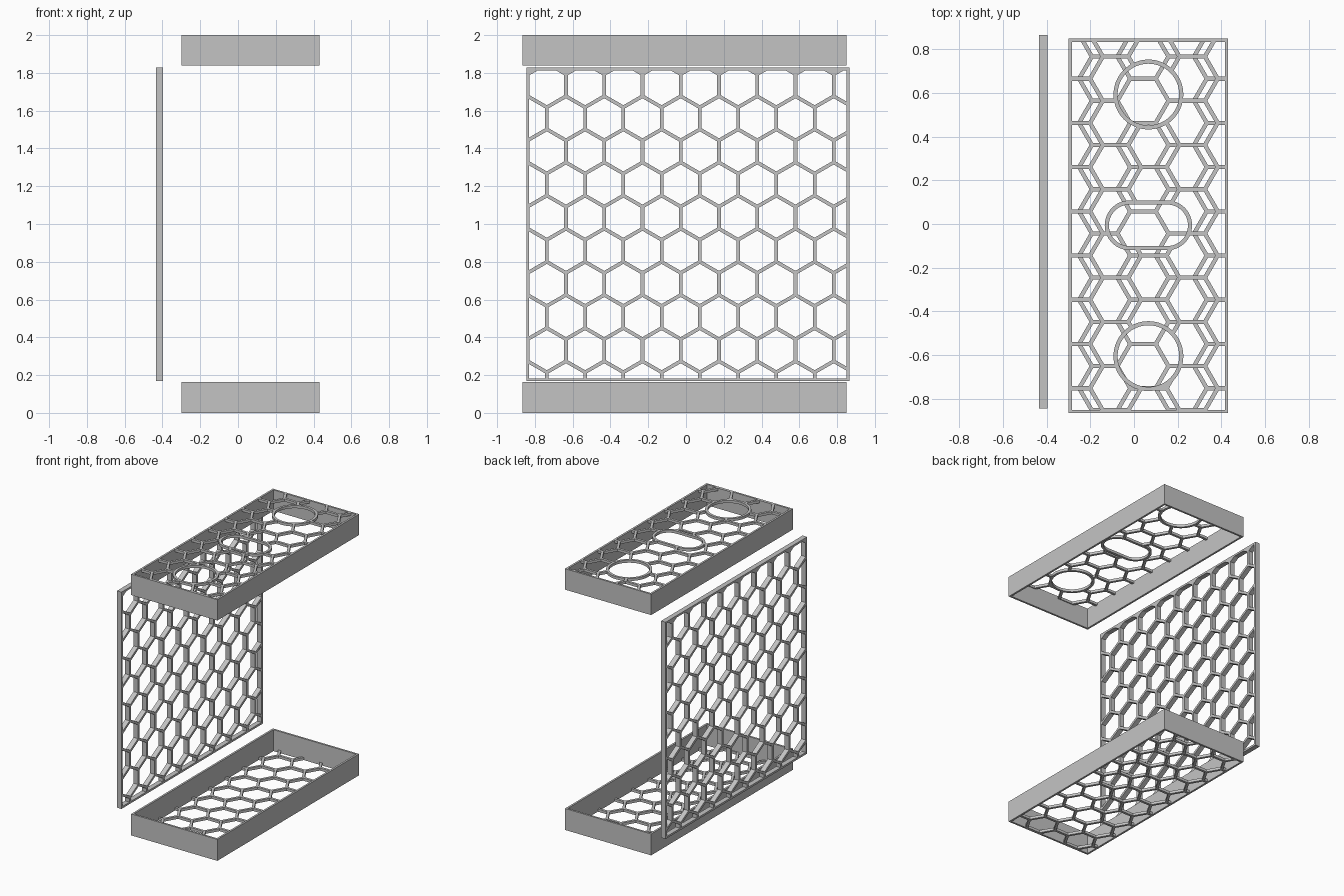
import bpy, bmesh, math
from mathutils import Matrix, Vector

if "Cube" in bpy.data.objects:
    bpy.data.objects.remove(bpy.data.objects["Cube"])

PITCH, BAR = 0.2025, 0.019          # honeycomb spacing and strut width
ROW = PITCH * math.sqrt(3) / 2
WALL, FLOOR = 0.015, 0.02
X0, X1, Y0, Y1 = -0.299, 0.431, -0.866, 0.849   # tray footprint
CX, CY = (X0 + X1) / 2, -0.006

grey = bpy.data.materials.new("grey plastic")
grey.diffuse_color = (0.55, 0.55, 0.55, 1)
grey.use_nodes = True
grey.node_tree.nodes["Principled BSDF"].inputs["Base Color"].default_value = grey.diffuse_color


def axes(u, v, w, origin):
    """Matrix sending local x, y, z to the given directions."""
    m = Matrix((u, v, w)).transposed().to_4x4()
    m.translation = origin
    return m


def rect(u0, u1, v0, v1, grow=0.0):
    return [(u0 - grow, v0 - grow), (u1 + grow, v0 - grow),
            (u1 + grow, v1 + grow), (u0 - grow, v1 + grow)]


def stadium(cx, cy, half_x, radius, n=32):
    """Rounded slot outline; a circle when half_x equals radius."""
    pts = []
    for side in (1, -1):
        for k in range(n + 1):
            a = -math.pi / 2 + math.pi * k / n
            pts.append((cx + side * (half_x - radius + radius * math.cos(a)),
                        cy + side * radius * math.sin(a)))
    return pts if half_x > radius else pts[:n] + pts[n + 1:-1]


def add_face(bm, pts):
    return bm.faces.new([bm.verts.new((x, y, 0)) for x, y in pts])


def hex_holes(u0, u1, v0, v1, cu, cv):
    """Hexagon outlines clipped to a rectangle, one cell centred at (cu, cv)."""
    bm = bmesh.new()
    r = (PITCH - BAR) / math.sqrt(3)
    for row in range(-12, 13):
        for col in range(-12, 13):
            u, v = cu + (col + (row % 2) / 2) * PITCH, cv + row * ROW
            add_face(bm, [(u + r * math.sin(k * math.pi / 3),
                           v + r * math.cos(k * math.pi / 3)) for k in range(6)])
    for co, no in (((u0, 0, 0), (-1, 0, 0)), ((u1, 0, 0), (1, 0, 0)),
                   ((0, v0, 0), (0, -1, 0)), ((0, v1, 0), (0, 1, 0))):
        bmesh.ops.bisect_plane(bm, geom=bm.verts[:] + bm.edges[:] + bm.faces[:],
                               plane_co=co, plane_no=no, clear_outer=True)
    loops = [[(v.co.x, v.co.y) for v in f.verts] for f in bm.faces if f.calc_area() > 3e-4]
    bm.free()
    return loops


def punch(bm, pts):
    """Remove the inside of a convex counter-clockwise outline from flat faces."""
    inside = bm.faces[:]
    for (ax, ay), (bx, by) in zip(pts, pts[1:] + pts[:1]):
        no = Vector((by - ay, ax - bx, 0)).normalized()
        co = Vector((ax, ay, 0))
        geom = set(inside)
        for f in inside:
            geom.update(f.edges)
            geom.update(f.verts)
        res = bmesh.ops.bisect_plane(bm, geom=list(geom), plane_co=co, plane_no=no)
        faces = {g for g in res["geom"] if isinstance(g, bmesh.types.BMFace)}
        faces.update(f for f in inside if f.is_valid)
        inside = [f for f in faces if (f.calc_center_median() - co).dot(no) < 0]
    bmesh.ops.delete(bm, geom=inside, context="FACES")


def plate(name, outline, holes, depth, matrix, openings=(), smooth=False):
    """Flat outline with holes, thickened along its local z."""
    bm = bmesh.new()
    for loop in [outline] + holes:
        vs = [bm.verts.new((x, y, 0)) for x, y in loop]
        for a, b in zip(vs, vs[1:] + vs[:1]):
            bm.edges.new((a, b))
    bmesh.ops.triangle_fill(bm, edges=bm.edges[:], use_beauty=True, normal=(0, 0, 1))
    for pts in openings:
        punch(bm, pts)
    res = bmesh.ops.extrude_face_region(bm, geom=bm.faces[:])
    bmesh.ops.translate(bm, vec=(0, 0, depth),
                        verts=[v for v in res["geom"] if isinstance(v, bmesh.types.BMVert)])
    bm.transform(matrix)
    bmesh.ops.recalc_face_normals(bm, faces=bm.faces)
    mesh = bpy.data.meshes.new(name)
    bm.to_mesh(mesh)
    bm.free()
    mesh.materials.append(grey)
    ob = bpy.data.objects.new(name, mesh)
    bpy.context.collection.objects.link(ob)
    if smooth:
        bpy.ops.object.select_all(action="DESELECT")
        ob.select_set(True)
        bpy.context.view_layer.objects.active = ob
        bpy.ops.object.shade_smooth_by_angle(angle=math.radians(30))


def lift(z):
    return Matrix.Translation((0, 0, z))


def tray(name, z0, z1, grid_z, column_x, openings=()):
    """Four walls plus a honeycomb sheet; sheet is drawn with u = y and v = x."""
    inner = (X0 + WALL, X1 - WALL, Y0 + WALL, Y1 - WALL)
    plate(name + "_walls", rect(X0, X1, Y0, Y1), [rect(*inner)], z1 - z0, lift(z0))
    uv = inner[2:] + inner[:2]
    plate(name + "_honeycomb", rect(*uv, grow=0.003),
          hex_holes(*uv, 0.058 + PITCH / 2, column_x), FLOOR,
          axes((0, 1, 0), (1, 0, 0), (0, 0, 1), (0, 0, grid_z)), openings)


# Bottom tray: honeycomb floor, open upward
tray("bottom_tray", 0, 0.164, 0, 0.041)

# Top tray: same part turned over, with two round openings and a slot
rims = (("front_round_rim", CY - 0.599, 0.16, 0.16),
        ("middle_slot_rim", CY, 0.2, 0.114),
        ("back_round_rim", CY + 0.599, 0.16, 0.16))
cuts = []
for name, cy, hx, rad in rims:
    # same outline in the sheet's swapped coordinates, kept counter-clockwise
    cuts.append([(y, x) for x, y in stadium(CX, cy, hx - 0.004, rad - 0.004)][::-1])
    plate(name, stadium(CX, cy, hx, rad), [stadium(CX, cy, hx - BAR, rad - BAR)],
          FLOOR, lift(2 - FLOOR), smooth=True)
tray("top_tray", 1.84, 2, 2 - FLOOR, 2 * CX - 0.041, cuts)

# Upright honeycomb side panel with a thin frame
PX0, PX1, PY0, PY1, PZ0, PZ1 = -0.434, -0.396, -0.845, 0.866, 0.168, 1.828
plate("side_panel", rect(PY0, PY1, PZ0, PZ1),
      hex_holes(PY0 + WALL, PY1 - WALL, PZ0 + WALL, PZ1 - WALL,
                -0.028 + PITCH / 2, 1.735 - 4 * ROW),
      PX1 - PX0, axes((0, 1, 0), (0, 0, 1), (1, 0, 0), (PX0, 0, 0)))
